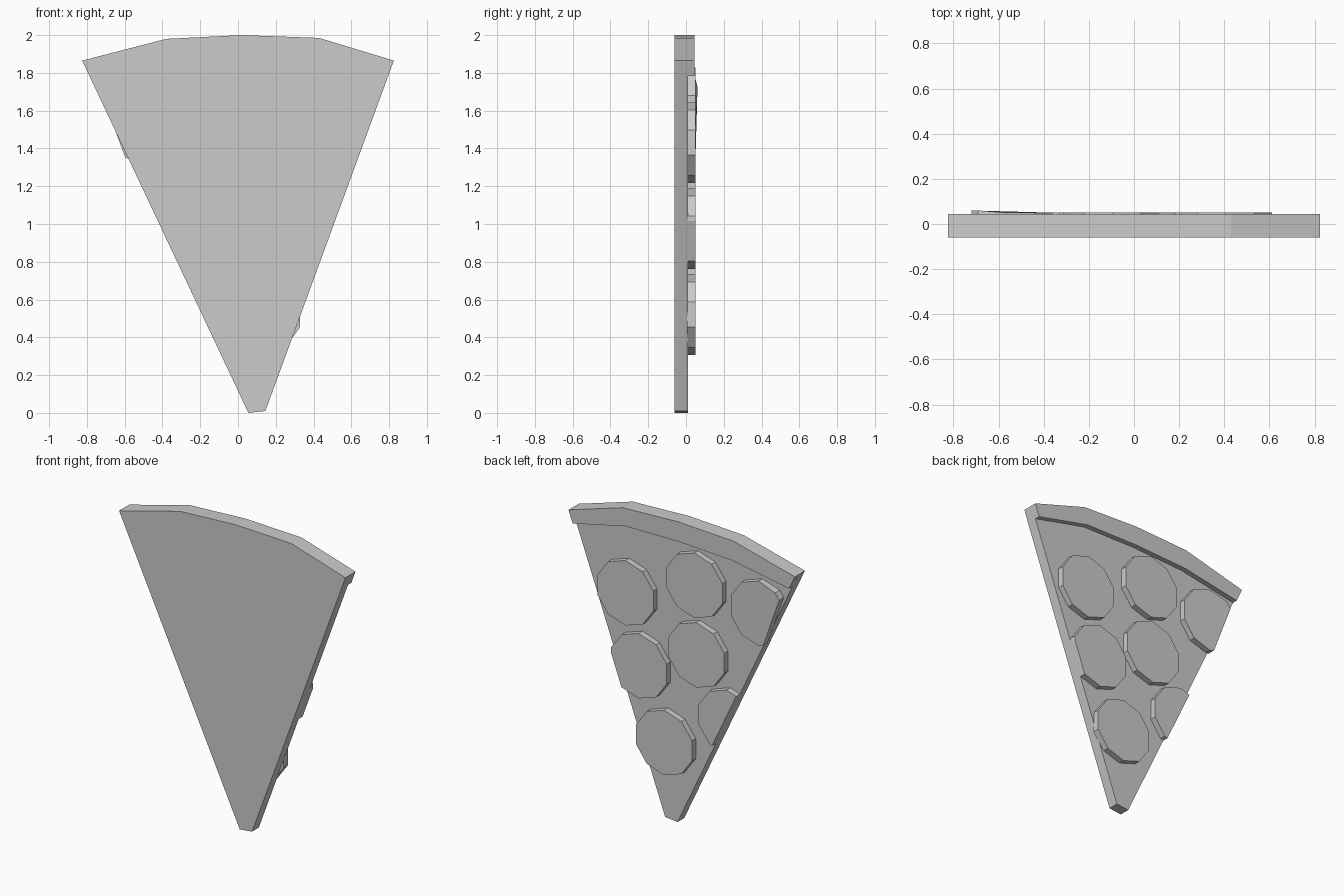
import bpy, bmesh, math

if "Cube" in bpy.data.objects:
    bpy.data.objects.remove(bpy.data.objects["Cube"])


def plate(name, pts, y0, y1):
    """Flat part: an XZ outline extruded from y0 to y1."""
    bm = bmesh.new()
    face = bm.faces.new([bm.verts.new((x, y0, z)) for x, z in pts])
    ext = bmesh.ops.extrude_face_region(bm, geom=[face])
    for v in ext["geom"]:
        if isinstance(v, bmesh.types.BMVert):
            v.co.y = y1
    bmesh.ops.recalc_face_normals(bm, faces=bm.faces)
    me = bpy.data.meshes.new(name)
    bm.to_mesh(me)
    bm.free()
    ob = bpy.data.objects.new(name, me)
    bpy.context.collection.objects.link(ob)
    return ob


def clip(pts, a, b):
    """Keep the part of a polygon left of the line a -> b."""
    side = lambda p: (b[0]-a[0])*(p[1]-a[1]) - (b[1]-a[1])*(p[0]-a[0])
    out = []
    for p, q in zip(pts, pts[1:] + pts[:1]):
        sp, sq = side(p), side(q)
        if sp >= 0:
            out.append(p)
        if sp * sq < 0:
            t = sp / (sp - sq)
            out.append((p[0] + t*(q[0]-p[0]), p[1] + t*(q[1]-p[1])))
    return out


# Slice base
tip_l, tip_r = (0.055, 0.0), (0.145, 0.01)
rim = [(0.825, 1.865), (0.43, 1.985), (0.02, 2.0), (-0.38, 1.98), (-0.825, 1.865)]
plate("slice_base", [tip_l, tip_r] + rim, -0.06, 0.01)

# Raised crust along the rim
inner = [(-0.782, 1.775), (-0.37, 1.85), (0.02, 1.87), (0.41, 1.868), (0.795, 1.783)]
plate("crust", rim + inner, 0.0, 0.045)

# Ten-sided toppings, trimmed where they meet the cut edges
right_cut = (tip_r, rim[0])
left_cut = (rim[-1], tip_l)
odd_cut = ((-0.755, 1.78), (-0.60, 1.36))
toppings = [
    (0.407, 1.431, None), (-0.096, 1.615, None), (-0.565, 1.555, odd_cut),
    (0.31, 0.976, right_cut), (-0.11, 1.16, None),
    (0.125, 0.52, None), (-0.33, 0.774, left_cut),
]
for i, (cx, cz, cut) in enumerate(toppings):
    r = 0.214
    pts = [(cx + r*math.cos(math.radians(18 + 36*k)),
            cz + r*math.sin(math.radians(18 + 36*k))) for k in range(10)]
    if cut:
        pts = clip(pts, *cut)
    ob = plate(f"topping_{i + 1}", pts, 0.005, 0.05)
    if cut is odd_cut:
        # slightly lifted outer corner
        for v in ob.data.vertices:
            if v.co.y > 0.04 and v.co.x < -0.65:
                v.co.y = 0.06
